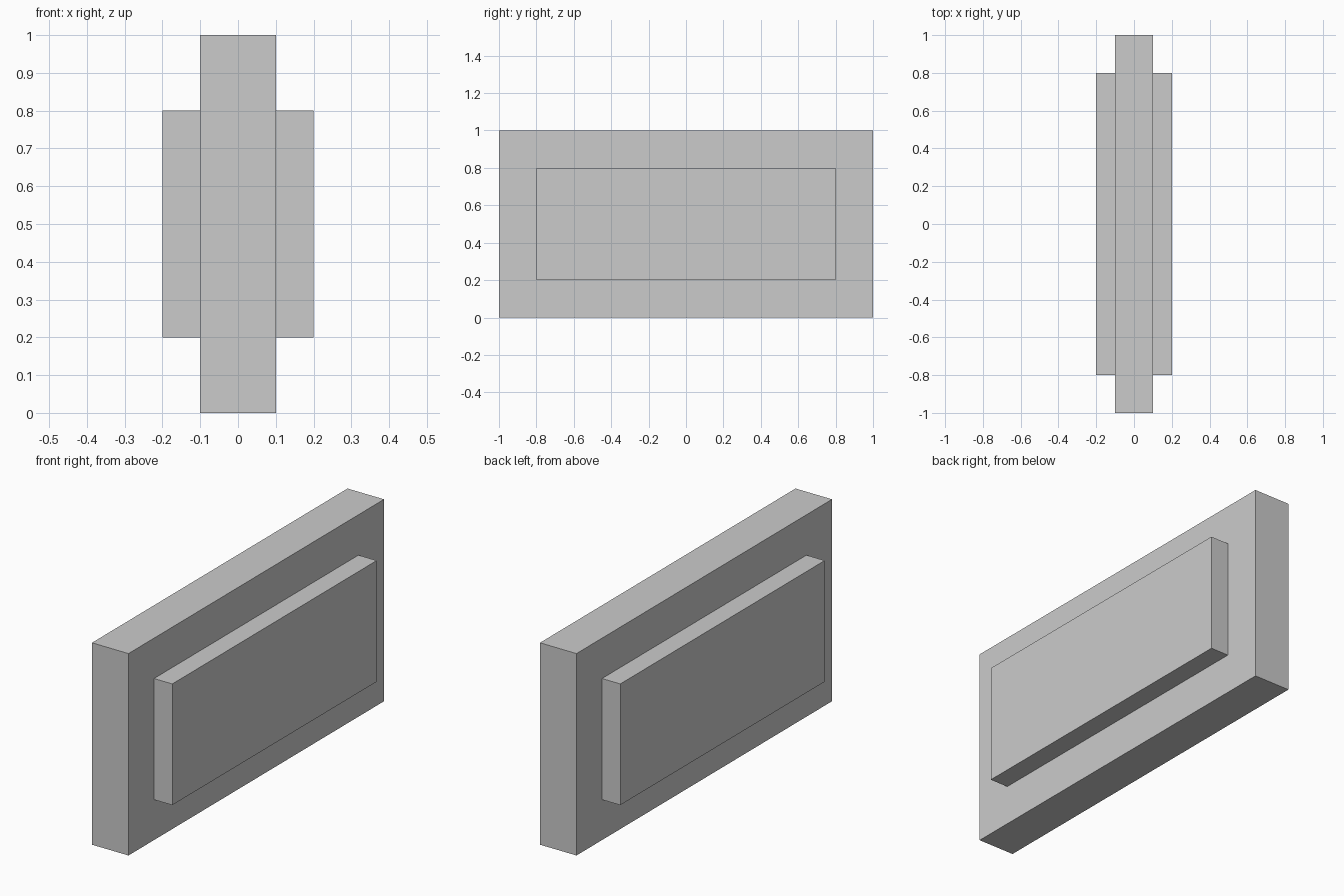
import bpy, bmesh
from mathutils import Matrix, Vector

if "Cube" in bpy.data.objects:
    bpy.data.objects.remove(bpy.data.objects["Cube"])

SIZE = Vector((0.2, 2.0, 1.0))
BORDER, RAISE = 0.2, 0.1

# Upright slab
bm = bmesh.new()
bmesh.ops.create_cube(bm, size=1.0, matrix=Matrix.Translation((0, 0, SIZE.z / 2)) @ Matrix.Diagonal((*SIZE, 1)))
bm.normal_update()

# Raised panel on each broad side: inset the face, then extrude it outward
for side in [f for f in bm.faces if abs(f.normal.x) > 0.9]:
    direction = side.normal.copy()
    bmesh.ops.inset_region(bm, faces=[side], thickness=BORDER, use_even_offset=True)
    top = bmesh.ops.extrude_discrete_faces(bm, faces=[side])["faces"][0]
    bmesh.ops.translate(bm, verts=top.verts, vec=direction * RAISE)

bmesh.ops.recalc_face_normals(bm, faces=bm.faces)
mesh = bpy.data.meshes.new("panelled_slab")
bm.to_mesh(mesh)
bm.free()
bpy.context.collection.objects.link(bpy.data.objects.new("panelled_slab", mesh))
